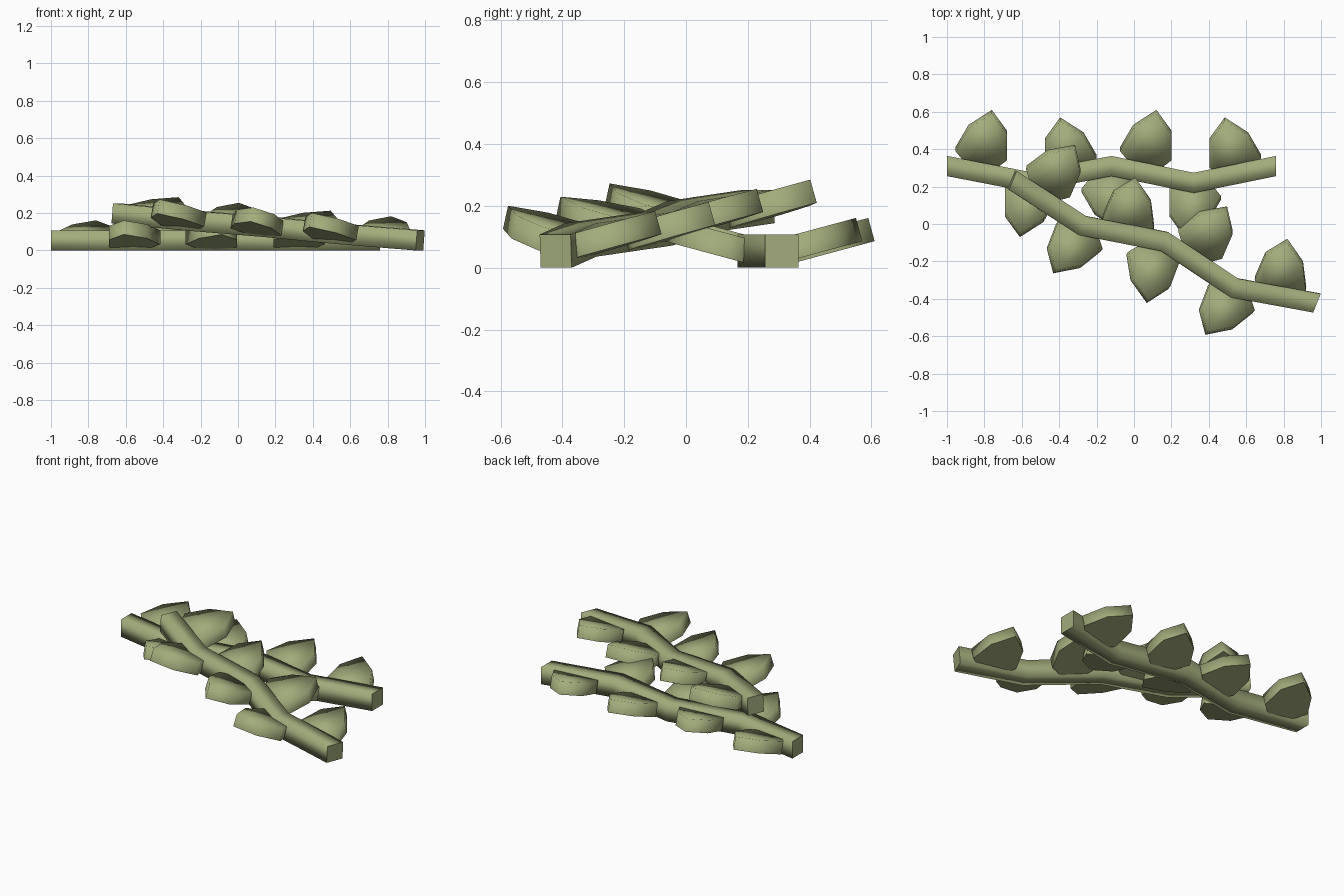
import bpy, bmesh, math
from mathutils import Matrix

cube = bpy.data.objects.get("Cube")
if cube:
    bpy.data.objects.remove(cube, do_unlink=True)

GREEN = (0.36, 0.41, 0.20, 1)
mat = bpy.data.materials.new("olive_green")
mat.use_nodes = True
mat.diffuse_color = GREEN
mat.node_tree.nodes["Principled BSDF"].inputs["Base Color"].default_value = GREEN


def loft(name, rings, frame, sharp_caps):
    """Skin a row of matching rings, cap both ends and keep chosen cap rims sharp."""
    bm = bmesh.new()
    loops = [[bm.verts.new(p) for p in ring] for ring in rings]
    n = len(loops[0])
    for a, b in zip(loops, loops[1:]):
        for i in range(n):
            j = (i + 1) % n
            bm.faces.new((a[i], a[j], b[j], b[i]))
    caps = [bm.faces.new(loops[0][::-1]), bm.faces.new(loops[-1])]
    for f in bm.faces:
        f.smooth = True
    for k in sharp_caps:
        for e in caps[k].edges:
            e.smooth = False
    bmesh.ops.recalc_face_normals(bm, faces=bm.faces)
    bm.transform(frame)
    mesh = bpy.data.meshes.new(name)
    bm.to_mesh(mesh)
    bm.free()
    mesh.materials.append(mat)
    obj = bpy.data.objects.new(name, mesh)
    bpy.context.collection.objects.link(obj)
    return obj


# Zigzag stem path (x, y) and its square section
STEM = [(-1, 0.31), (-0.56, 0.225), (-0.12, 0.31), (0.32, 0.22), (0.76, 0.31)]
HALF, HEIGHT = 0.054, 0.108

# Leaf outline: x across, y outward from the stem
LEAF = [(-0.14, 0.10), (-0.07, 0.22), (0.055, 0.30), (0.135, 0.19),
        (0.135, 0.05), (0.07, 0), (-0.07, 0.015)]
SLOPE, THICK = 0.27, 0.075

# Leaf centre x, root y, flip across, flip outward
LEAVES = [(-0.815, 0.31, 1, 1), (-0.34, 0.27, -1, 1), (0.065, 0.31, 1, 1),
          (0.54, 0.27, -1, 1), (-0.555, 0.23, -1, -1), (-0.14, 0.27, 1, -1),
          (0.325, 0.23, -1, -1)]


def vine(label, frame):
    # Stem
    rings = [[(x, y - HALF, 0), (x, y + HALF, 0), (x, y + HALF, HEIGHT), (x, y - HALF, HEIGHT)]
             for x, y in STEM]
    loft(label + "_stem", rings, frame, (0, 1))
    # Thick leaves rising away from the stem
    for i, (cx, root, sx, sy) in enumerate(LEAVES):
        bottom = [(cx + sx * u, root + sy * v, 0.005 + SLOPE * v) for u, v in LEAF]
        top = [(x, y - sy * SLOPE * THICK, z + THICK) for x, y, z in bottom]
        loft(f"{label}_leaf_{i + 1}", [bottom, top], frame, (0,))


# One vine lies flat, the other crosses over its left end
vine("flat_vine", Matrix())
vine("crossing_vine",
     Matrix.Translation((0.97, -0.42, 0))
     @ Matrix.Rotation(math.radians(-22), 4, "Z")
     @ Matrix.Rotation(math.radians(4.7), 4, "Y")
     @ Matrix.Translation((-0.76, -0.31, 0)))
